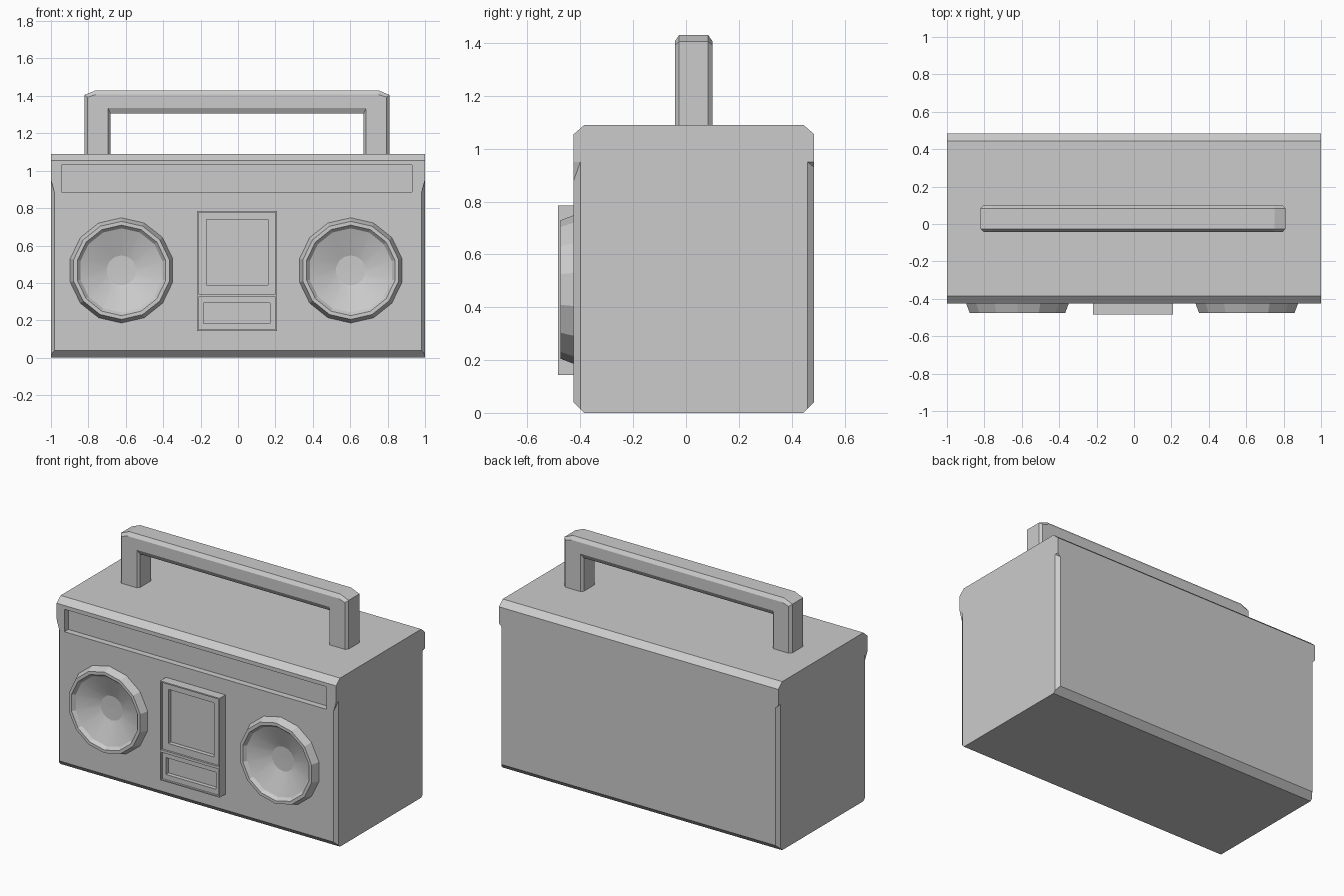
import bpy, bmesh
from math import sin, cos, pi, radians

if "Cube" in bpy.data.objects:
    bpy.data.objects.remove(bpy.data.objects["Cube"])


def finish(name, bm):
    bmesh.ops.recalc_face_normals(bm, faces=bm.faces[:])
    mesh = bpy.data.meshes.new(name)
    bm.to_mesh(mesh)
    bm.free()
    ob = bpy.data.objects.new(name, mesh)
    bpy.context.collection.objects.link(ob)
    return ob


def loft(name, loops, cap=True):
    """Skin consecutive closed loops of points."""
    bm = bmesh.new()
    rings = [[bm.verts.new(p) for p in loop] for loop in loops]
    for a, b in zip(rings, rings[1:]):
        for i in range(len(a)):
            j = (i + 1) % len(a)
            bm.faces.new((a[i], a[j], b[j], b[i]))
    if cap:
        bm.faces.new(rings[0])
        bm.faces.new(rings[-1])
    return finish(name, bm)


def box(name, x, y, z):
    rect = [(x[0], z[0]), (x[1], z[0]), (x[1], z[1]), (x[0], z[1])]
    return loft(name, [[(px, v, pz) for px, pz in rect] for v in y])


def disc(x, z, r, y, n=14):
    return [(x + r * sin(2 * pi * i / n), y, z + r * cos(2 * pi * i / n)) for i in range(n)]


def cut(ob, cutter):
    m = ob.modifiers.new("cut", 'BOOLEAN')
    m.operation, m.solver, m.object = 'DIFFERENCE', 'EXACT', cutter
    cutter.hide_render = True
    cutter.hide_set(True)


SPEAKERS = {"left": -0.623, "right": 0.603}
SZ = 0.467

# Body: chamfered side profile extruded across the width
prof = [(-.385, 0.003), (.445, 0.003), (.485, .04), (.485, 1.055), (.445, 1.09),
        (-.385, 1.09), (-.425, 1.055), (-.425, .04)]
prof = [(y, max(0, z - .003) if z < .01 else z) for y, z in prof]
body = loft("body", [[(x, y, z) for y, z in prof] for x in (-1, 1)])

# Vertical corner chamfers that run out below the top
for sx in (-1, 1):
    for face, sy, slope in ((-.425, -1, 3.5), (.485, 1, 1.0)):
        tri = [(1.02, face - sy * .05), (.96, face + sy * .025), (1.02, face + sy * .025)]
        cut(body, loft("corner_cutter", [
            [(sx * x, y, -.1) for x, y in tri],
            [(sx * x, y, .95 - (1 - x) * slope) for x, y in tri]]))

# Recessed strip along the top of the front
cut(body, box("strip_cutter", (-.945, .93), (-.6, -.385), (.885, 1.03)))

# Speakers: raised rim with a dished cone
rings = [(.285, -.415), (.262, -.475), (.242, -.475), (.225, -.455), (.08, -.4)]
for side, x in SPEAKERS.items():
    cut(body, loft("speaker_cutter", [disc(x, SZ, .235, y) for y in (-.6, -.37)]))
    sp = loft(side + "_speaker", [disc(x, SZ, r, y) for r, y in rings] + [disc(x, SZ, .005, -.398)])
    sp.data.validate()
    # open the back so the dish is not closed off by a flat cap
    bm = bmesh.new()
    bm.from_mesh(sp.data)
    back = [f for f in bm.faces if len(f.verts) == 14 and f.calc_area() > .1]
    bmesh.ops.delete(bm, geom=back, context='FACES_ONLY')
    bm.to_mesh(sp.data)
    bm.free()
    bpy.ops.object.select_all(action='DESELECT')
    sp.select_set(True)
    bpy.context.view_layer.objects.active = sp
    bpy.ops.object.shade_smooth_by_angle(angle=radians(15))

# Tape deck: block with two stepped windows
deck = box("tape_deck", (-.218, .208), (-.485, -.41), (.143, .785))
for outer, inner in ((((-.21, .2), (.342, .777)), ((-.168, .16), (.388, .738))),
                     (((-.21, .2), (.15, .325)), ((-.185, .172), (.183, .292)))):
    cut(deck, box("deck_step_cutter", outer[0], (-.6, -.472), outer[1]))
    cut(deck, box("deck_window_cutter", inner[0], (-.55, -.445), inner[1]))

# Carry handle: arch with chamfered front and back edges
full = [(-.82, 1.08), (-.82, 1.405), (-.76, 1.43), (.75, 1.43), (.81, 1.405), (.81, 1.08),
        (.672, 1.08), (.672, 1.305), (-.682, 1.305), (-.682, 1.08)]
inset = [(-.805, 1.08), (-.805, 1.393), (-.76, 1.407), (.75, 1.407), (.795, 1.393), (.795, 1.08),
         (.685, 1.08), (.685, 1.335), (-.695, 1.335), (-.695, 1.08)]
inset = [(x, z) for x, z in inset]
loft("carry_handle", [[(x, y, z) for x, z in p] for p, y in
                      ((inset, -.042), (full, -.026), (full, .084), (inset, .1))])
